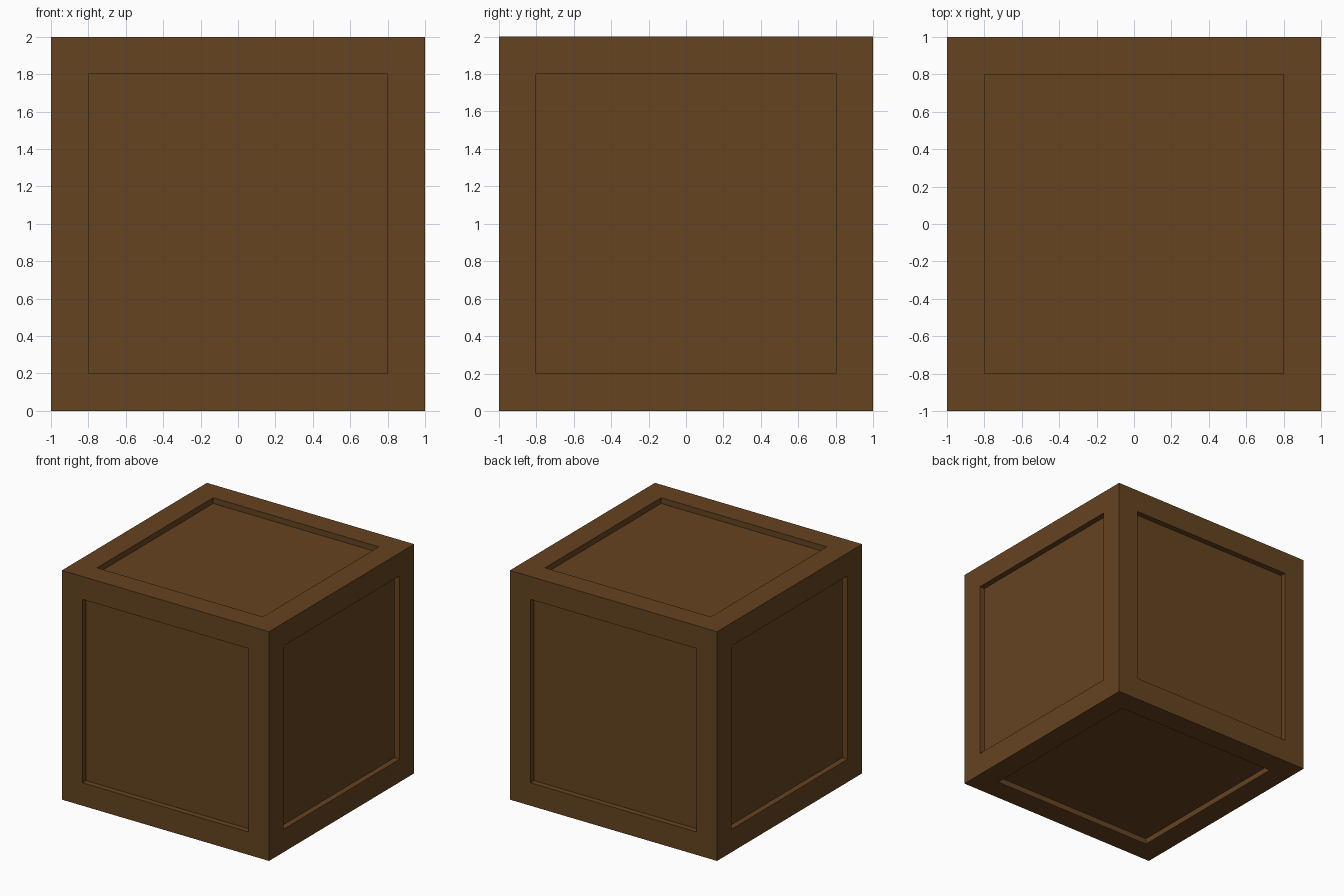
import bpy, bmesh

if "Cube" in bpy.data.objects:
    bpy.data.objects.remove(bpy.data.objects["Cube"])

wood = bpy.data.materials.new("brown_wood")
wood.diffuse_color = (0.130, 0.056, 0.0152, 1.0)
wood.use_nodes = True
wood.node_tree.nodes["Principled BSDF"].inputs["Base Color"].default_value = wood.diffuse_color

# Crate: a cube with a straight-walled recessed panel on all six sides
BORDER, DEPTH = 0.2, 0.05
bm = bmesh.new()
bmesh.ops.create_cube(bm, size=2.0)
bmesh.ops.translate(bm, verts=bm.verts, vec=(0, 0, 1))
panels = list(bm.faces)
# Frame border on each side
bmesh.ops.inset_individual(bm, faces=panels, thickness=BORDER, use_even_offset=True)
# Push each panel inward with vertical walls
for panel in panels:
    panel.normal_update()
    inward = -panel.normal * DEPTH
    result = bmesh.ops.extrude_discrete_faces(bm, faces=[panel])
    bmesh.ops.translate(bm, verts=result["faces"][0].verts, vec=inward)
bmesh.ops.recalc_face_normals(bm, faces=bm.faces)

mesh = bpy.data.meshes.new("crate")
bm.to_mesh(mesh)
bm.free()
mesh.materials.append(wood)
crate = bpy.data.objects.new("crate", mesh)
bpy.context.collection.objects.link(crate)
